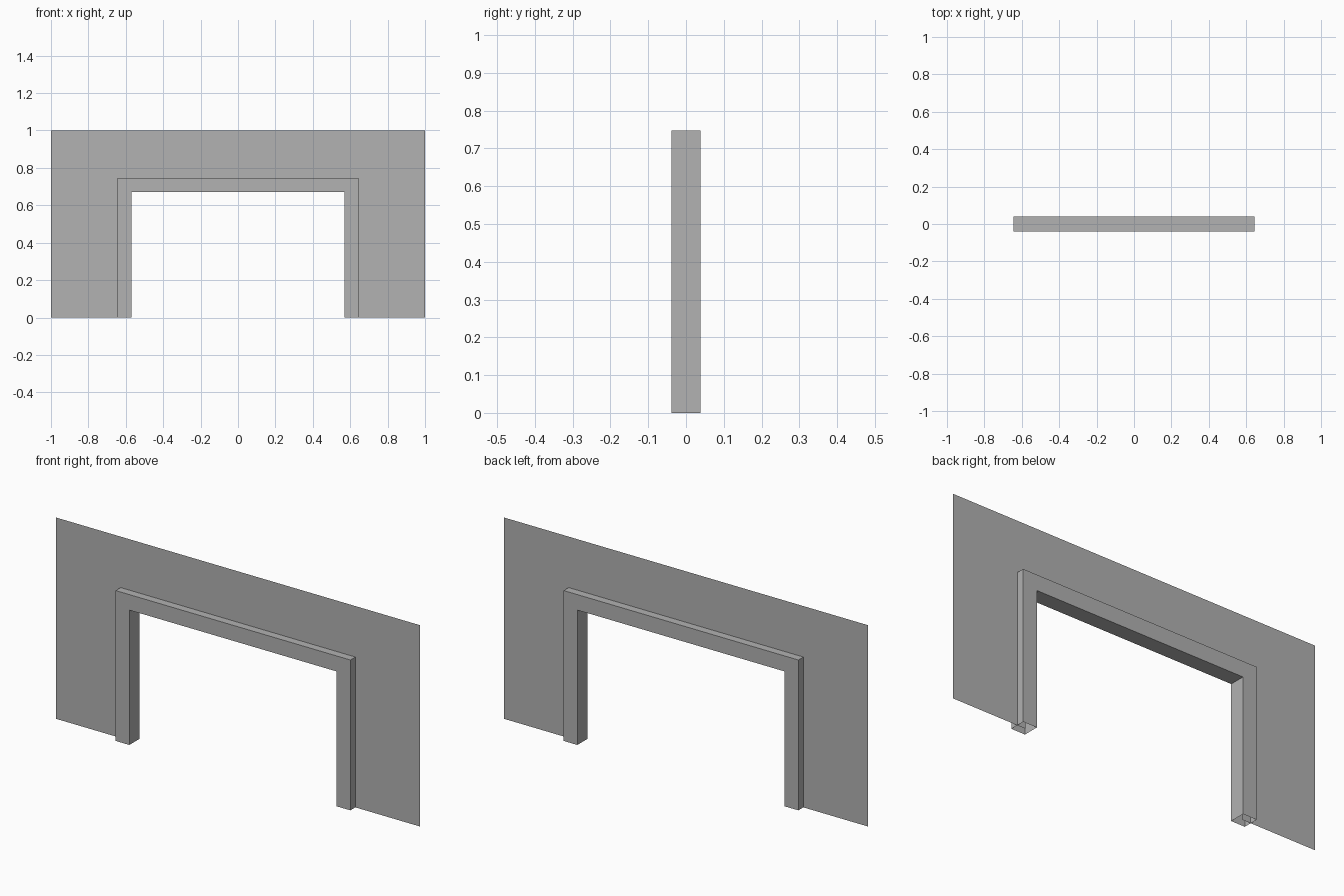
import bpy
import bmesh

cube = bpy.data.objects.get("Cube")
if cube:
    bpy.data.objects.remove(cube, do_unlink=True)

GREY = (0.445, 0.445, 0.445, 1)
grey = bpy.data.materials.new("plain grey")
grey.use_nodes = True
grey.diffuse_color = GREY
grey.node_tree.nodes["Principled BSDF"].inputs["Base Color"].default_value = GREY


def arch_points(half_width, height):
    """Four corners of an upside-down U, from the left foot to the right foot."""
    return [(half_width, 0), (half_width, height), (-half_width, height), (-half_width, 0)]


def arch_panel(name, outer, inner, depth=0.0):
    """Arch between two outlines: a single sheet, or a hollow casing open at the feet."""
    bm = bmesh.new()

    def loop(outline, y):
        return [bm.verts.new((x, y, z)) for x, z in arch_points(*outline)]

    def bridge(a, b):
        for i in range(3):
            bm.faces.new((a[i], a[i + 1], b[i + 1], b[i]))

    if depth:
        half = depth / 2
        rings = [loop(outer, -half), loop(inner, -half), loop(inner, half), loop(outer, half)]
        for i in range(4):
            bridge(rings[i], rings[(i + 1) % 4])
    else:
        bridge(loop(outer, 0), loop(inner, 0))
    bmesh.ops.recalc_face_normals(bm, faces=bm.faces)

    # The outward direction of the front face fixes the winding
    front = min(bm.faces, key=lambda f: f.calc_center_median().y)
    if front.normal.y > 0:
        bmesh.ops.reverse_faces(bm, faces=bm.faces)
    mesh = bpy.data.meshes.new(name)
    bm.to_mesh(mesh)
    bm.free()
    mesh.materials.append(grey)
    obj = bpy.data.objects.new(name, mesh)
    bpy.context.collection.objects.link(obj)
    return obj


# Thin wall sheet, its opening edge hidden inside the casing
arch_panel("wall", (1.0, 1.0), (0.60, 0.70))

# Hollow door casing around the opening
arch_panel("door_frame", (0.645, 0.747), (0.57, 0.67), depth=0.078)
